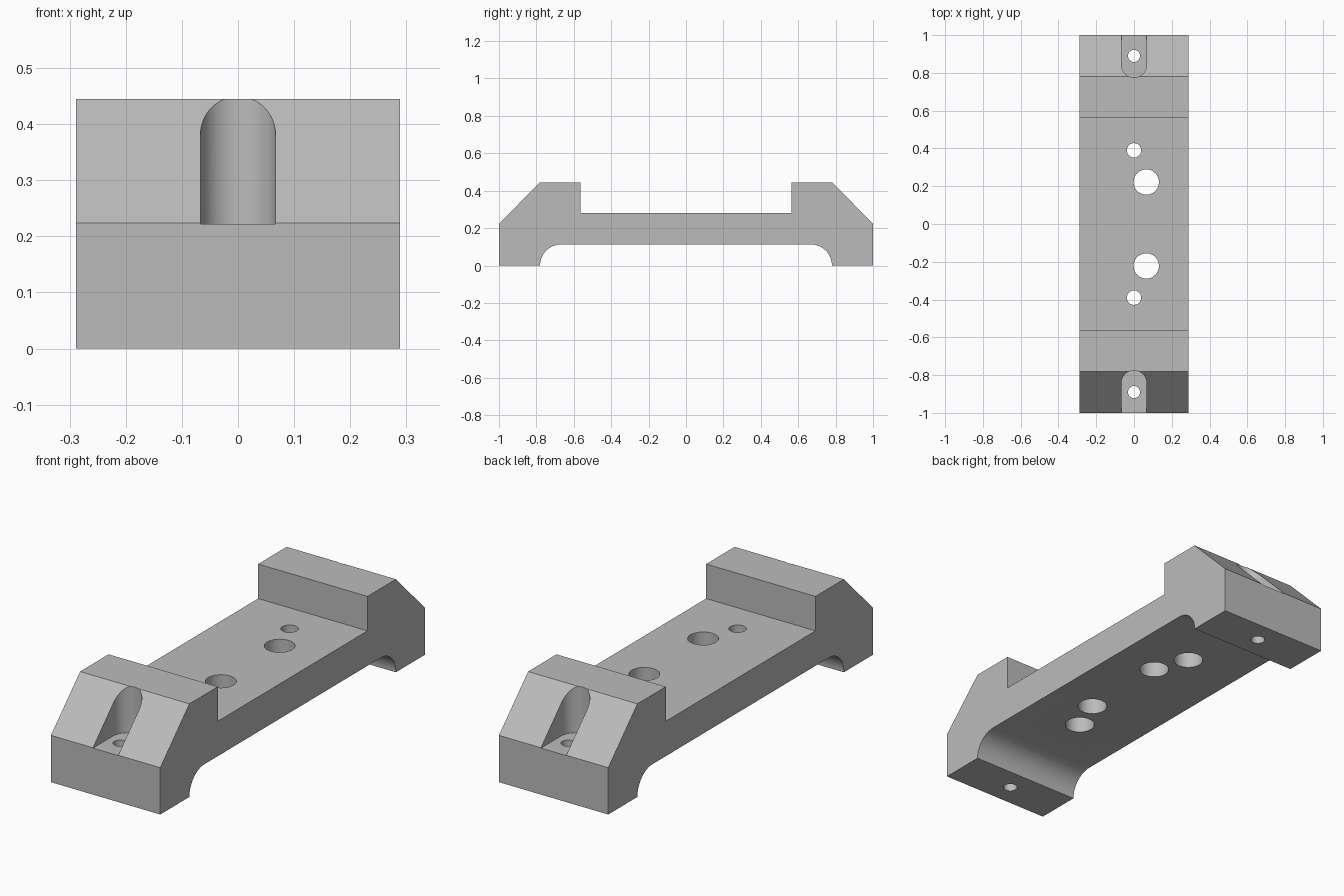
import bpy, bmesh
from math import pi, sin, cos
from mathutils import Vector

if "Cube" in bpy.data.objects:
    bpy.data.objects.remove(bpy.data.objects["Cube"], do_unlink=True)

HALF_WIDTH = 0.289
SLOT_RADIUS = 0.067
SLOT_FLOOR = 0.222
WEB_BOTTOM = 0.113
WEB_TOP = 0.28
BLOCK_TOP = 0.445

grey = bpy.data.materials.new("plain grey")
grey.use_nodes = True
grey.diffuse_color = (0.5, 0.5, 0.5, 1)
grey.node_tree.nodes["Principled BSDF"].inputs["Base Color"].default_value = (0.5, 0.5, 0.5, 1)


def arc(cx, cy, radius, start, end, steps):
    angles = [start + (end - start) * i / steps for i in range(steps + 1)]
    return [(cx + radius * cos(a), cy + radius * sin(a)) for a in angles]


def prism(name, points, offset):
    """Extrude a flat outline of 3D points along an offset."""
    bm = bmesh.new()
    face = bm.faces.new([bm.verts.new(p) for p in points])
    extruded = bmesh.ops.extrude_face_region(bm, geom=[face])["geom"]
    moved = [g for g in extruded if isinstance(g, bmesh.types.BMVert)]
    bmesh.ops.translate(bm, verts=moved, vec=Vector(offset))
    bmesh.ops.recalc_face_normals(bm, faces=bm.faces)
    mesh = bpy.data.meshes.new(name)
    bm.to_mesh(mesh)
    bm.free()
    mesh.materials.append(grey)
    obj = bpy.data.objects.new(name, mesh)
    bpy.context.collection.objects.link(obj)
    return obj


def cut(body, outline, bottom, top):
    """Remove a vertical prism from the body."""
    cutter = prism("cutter", [(x, y, bottom) for x, y in outline], (0, 0, top - bottom))
    cutter.hide_render = True
    mod = body.modifiers.new("cut", 'BOOLEAN')
    mod.operation = 'DIFFERENCE'
    mod.solver = 'EXACT'
    mod.object = cutter
    bpy.context.view_layer.objects.active = body
    bpy.ops.object.modifier_apply(modifier=mod.name)
    bpy.data.objects.remove(cutter, do_unlink=True)


def drill(body, x, y, radius, bottom=-0.1, top=0.6):
    cut(body, arc(x, y, radius, 0, 2 * pi, 48)[:-1], bottom, top)


# Bridge body: side profile mirrored about the middle, then extruded across
half = [(-0.565, WEB_TOP), (-0.565, BLOCK_TOP), (-0.78, BLOCK_TOP),
        (-1, SLOT_FLOOR + 0.002), (-1, 0)]
half += arc(-0.78 + WEB_BOTTOM, 0, WEB_BOTTOM, pi, pi / 2, 16)
profile = half + [(-y, z) for y, z in reversed(half)]
body = prism("mounting_bracket", [(-HALF_WIDTH, y, z) for y, z in profile],
             (2 * HALF_WIDTH, 0, 0))

for side in (-1, 1):
    # Round-ended screw slot in the sloped end
    slot = arc(0, 0.776 + SLOT_RADIUS, SLOT_RADIUS, 0, -pi, 24)
    slot += [(-SLOT_RADIUS, 1.1), (SLOT_RADIUS, 1.1)]
    cut(body, [(x, side * y) for x, y in slot], SLOT_FLOOR, 0.6)
    # Screw hole through the foot
    drill(body, 0, side * 0.89, 0.032)
    # Wide hole through the web
    drill(body, 0.065, side * 0.222, 0.067)
    # Small hole through the web, counterbored from below
    drill(body, 0, side * 0.39, 0.038)
    drill(body, 0, side * 0.39, 0.067, -0.1, WEB_BOTTOM + 0.11)

bpy.ops.object.select_all(action='DESELECT')
body.select_set(True)
bpy.context.view_layer.objects.active = body
bpy.ops.object.shade_smooth_by_angle(angle=pi / 6)
